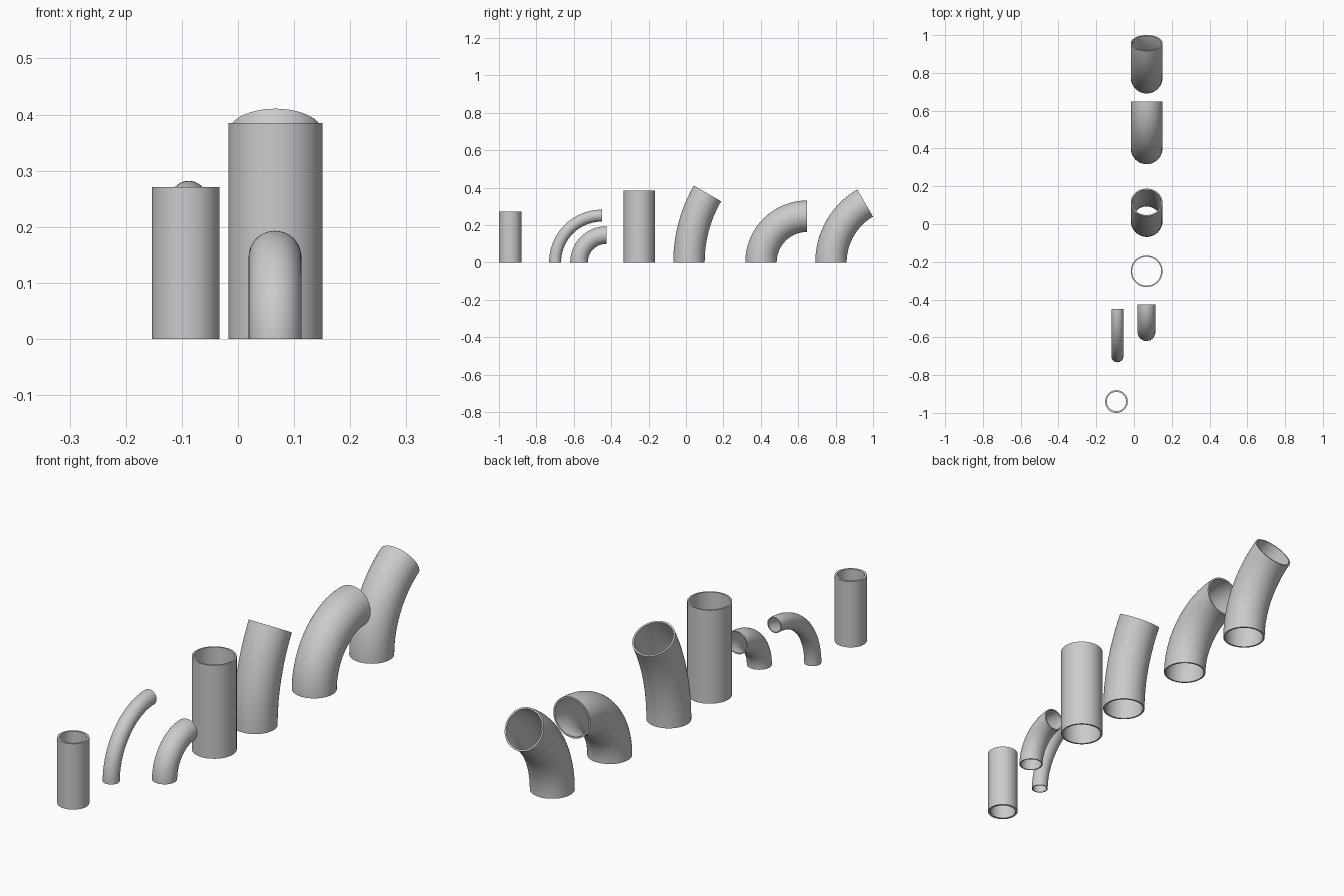
import bpy, bmesh, math
from mathutils import Vector

if "Cube" in bpy.data.objects:
    bpy.data.objects.remove(bpy.data.objects["Cube"])

SIDES = 64


def hollow_pipe(name, x, y, radius, wall, stations):
    """Skin a hollow pipe; stations are (y offset, z, tilt) along its centreline."""
    bm = bmesh.new()

    def ring(station, r):
        dy, z, tilt = station
        verts = []
        for i in range(SIDES):
            a = 2 * math.pi * i / SIDES
            u, v = r * math.cos(a), r * math.sin(a)
            verts.append(bm.verts.new(Vector((
                u, dy + v * math.cos(tilt), z - v * math.sin(tilt)))))
        return verts

    # outer skin going up, inner skin coming back down, closed by end rims
    rings = [ring(s, radius) for s in stations]
    rings += [ring(s, radius - wall) for s in reversed(stations)]
    for k, lower in enumerate(rings):
        upper = rings[(k + 1) % len(rings)]
        for i in range(SIDES):
            j = (i + 1) % SIDES
            bm.faces.new((lower[i], lower[j], upper[j], upper[i]))
    bmesh.ops.recalc_face_normals(bm, faces=bm.faces[:])

    mesh = bpy.data.meshes.new(name)
    bm.to_mesh(mesh)
    bm.free()
    obj = bpy.data.objects.new(name, mesh)
    obj.location = (x, y, 0)
    bpy.context.collection.objects.link(obj)
    bpy.ops.object.select_all(action='DESELECT')
    obj.select_set(True)
    bpy.context.view_layer.objects.active = obj
    bpy.ops.object.shade_smooth_by_angle(angle=math.radians(35))
    return obj


def straight(name, x, y, radius, wall, height):
    return hollow_pipe(name, x, y, radius, wall, [(0, 0, 0), (0, height, 0)])


def bend(name, x, y, radius, wall, bend_radius, degrees):
    steps = max(12, round(degrees / 2.5))
    path = []
    for k in range(steps + 1):
        t = math.radians(degrees) * k / steps
        path.append((bend_radius * (1 - math.cos(t)), bend_radius * math.sin(t), t))
    return hollow_pipe(name, x, y, radius, wall, path)


# small pipes
straight("medium_straight_pipe", -0.093, -0.94, 0.06, 0.009, 0.271)
bend("thin_quarter_bend", -0.088, -0.70, 0.032, 0.004, 0.25, 90)
bend("small_quarter_bend", 0.066, -0.572, 0.047, 0.005, 0.146, 90)

# large pipes
straight("large_straight_pipe", 0.067, -0.25, 0.084, 0.007, 0.385)
bend("large_30_degree_bend", 0.067, 0.016, 0.084, 0.007, 0.737, 30)
bend("large_90_degree_bend", 0.067, 0.401, 0.084, 0.007, 0.247, 90)
bend("large_60_degree_bend", 0.067, 0.775, 0.084, 0.007, 0.366, 60)
